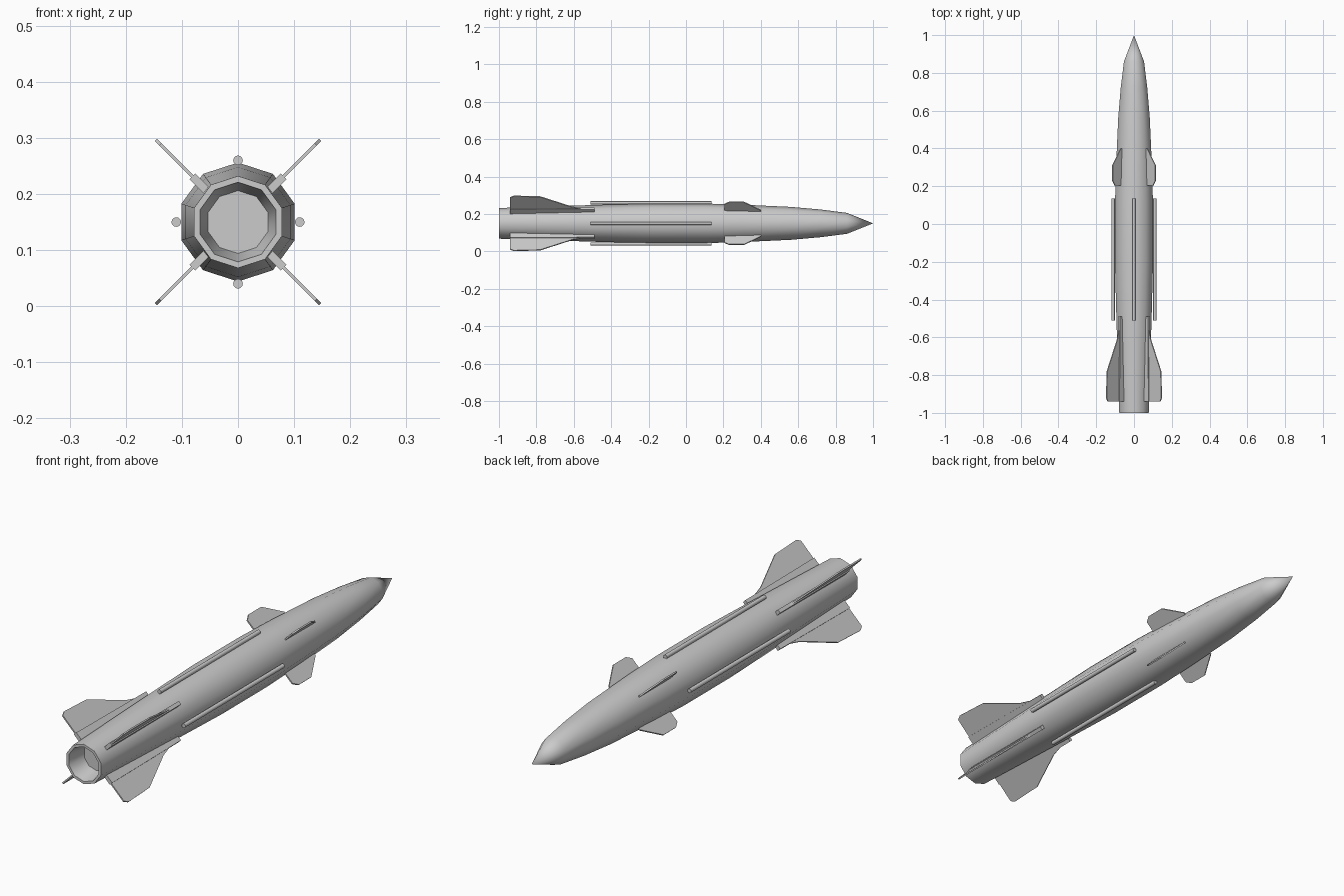
import bpy, bmesh
from math import cos, sin, pi, radians
from mathutils import Vector

if "Cube" in bpy.data.objects:
    bpy.data.objects.remove(bpy.data.objects["Cube"])

AXIS_Z = 0.15   # height of the body axis


def make_object(name, bm, smooth=None):
    bmesh.ops.recalc_face_normals(bm, faces=bm.faces[:])
    mesh = bpy.data.meshes.new(name)
    bm.to_mesh(mesh)
    bm.free()
    ob = bpy.data.objects.new(name, mesh)
    bpy.context.collection.objects.link(ob)
    if smooth:
        bpy.ops.object.select_all(action='DESELECT')
        ob.select_set(True)
        bpy.context.view_layer.objects.active = ob
        bpy.ops.object.shade_smooth_by_angle(angle=radians(smooth))
    return ob


def lathe(name, profile, sides, phase=0.0, smooth=40):
    """Revolve (y, radius) points around the body axis; ends are closed."""
    bm = bmesh.new()
    rings = []
    for y, r in profile:
        n = 1 if r == 0 else sides
        rings.append([bm.verts.new((r * cos(phase + 2 * pi * i / sides), y,
                                    AXIS_Z + r * sin(phase + 2 * pi * i / sides)))
                      for i in range(n)])
    for a, b in zip(rings, rings[1:]):
        for i in range(sides):
            j = (i + 1) % sides
            if len(b) == 1:
                bm.faces.new((a[i], a[j], b[0]))
            else:
                bm.faces.new((a[i], a[j], b[j], b[i]))
    for ring in (rings[0], rings[-1]):
        if len(ring) > 1:
            bm.faces.new(ring)
    return make_object(name, bm, smooth)


def fin(name, outline, thickness, angle):
    """Flat plate from (y, radius) points, standing out at an angle round the axis."""
    out = Vector((cos(angle), 0, sin(angle)))
    side = Vector((-sin(angle), 0, cos(angle))) * thickness / 2
    bm = bmesh.new()
    pts = [Vector((0, y, AXIS_Z)) + out * r for y, r in outline]
    a = [bm.verts.new(p - side) for p in pts]
    b = [bm.verts.new(p + side) for p in pts]
    bm.faces.new(a)
    bm.faces.new(b[::-1])
    for i in range(len(pts)):
        j = (i + 1) % len(pts)
        bm.faces.new((a[i], a[j], b[j], b[i]))
    return make_object(name, bm)


# Body with hollow exhaust at the tail and pointed nose
lathe("body", [(-0.92, 0.056), (-1.0, 0.071), (-1.0, 0.082), (-0.75, 0.09),
               (-0.5, 0.098), (-0.2, 0.106), (0.1, 0.106), (0.3, 0.1),
               (0.56, 0.088), (0.72, 0.074), (0.86, 0.056), (1.0, 0)],
      10, phase=pi / 10)

# Four long conduits on the main axes
for k in range(4):
    bpy.ops.mesh.primitive_cylinder_add(
        vertices=16, radius=0.0085, depth=0.645, rotation=(pi / 2, 0, 0),
        location=(0.11 * cos(k * pi / 2), -0.1875, AXIS_Z + 0.11 * sin(k * pi / 2)))
    bpy.context.object.name = f"conduit_{k + 1}"
    bpy.ops.object.shade_smooth_by_angle(angle=radians(40))

# Four sets of diagonal fins
tail = [(-0.94, 0.075), (-0.94, 0.196), (-0.92, 0.207), (-0.78, 0.202),
        (-0.61, 0.125), (-0.53, 0.105), (-0.53, 0.085)]
root = [(-0.94, 0.075), (-0.94, 0.115), (-0.49, 0.112), (-0.49, 0.085)]
front = [(0.205, 0.08), (0.205, 0.145), (0.23, 0.161), (0.31, 0.161),
         (0.4, 0.1), (0.4, 0.08)]
for k in range(4):
    ang = pi / 4 + k * pi / 2
    fin(f"tail_fin_{k + 1}", tail, 0.006, ang)
    fin(f"fin_root_{k + 1}", root, 0.015, ang)
    fin(f"front_fin_{k + 1}", front, 0.006, ang)
